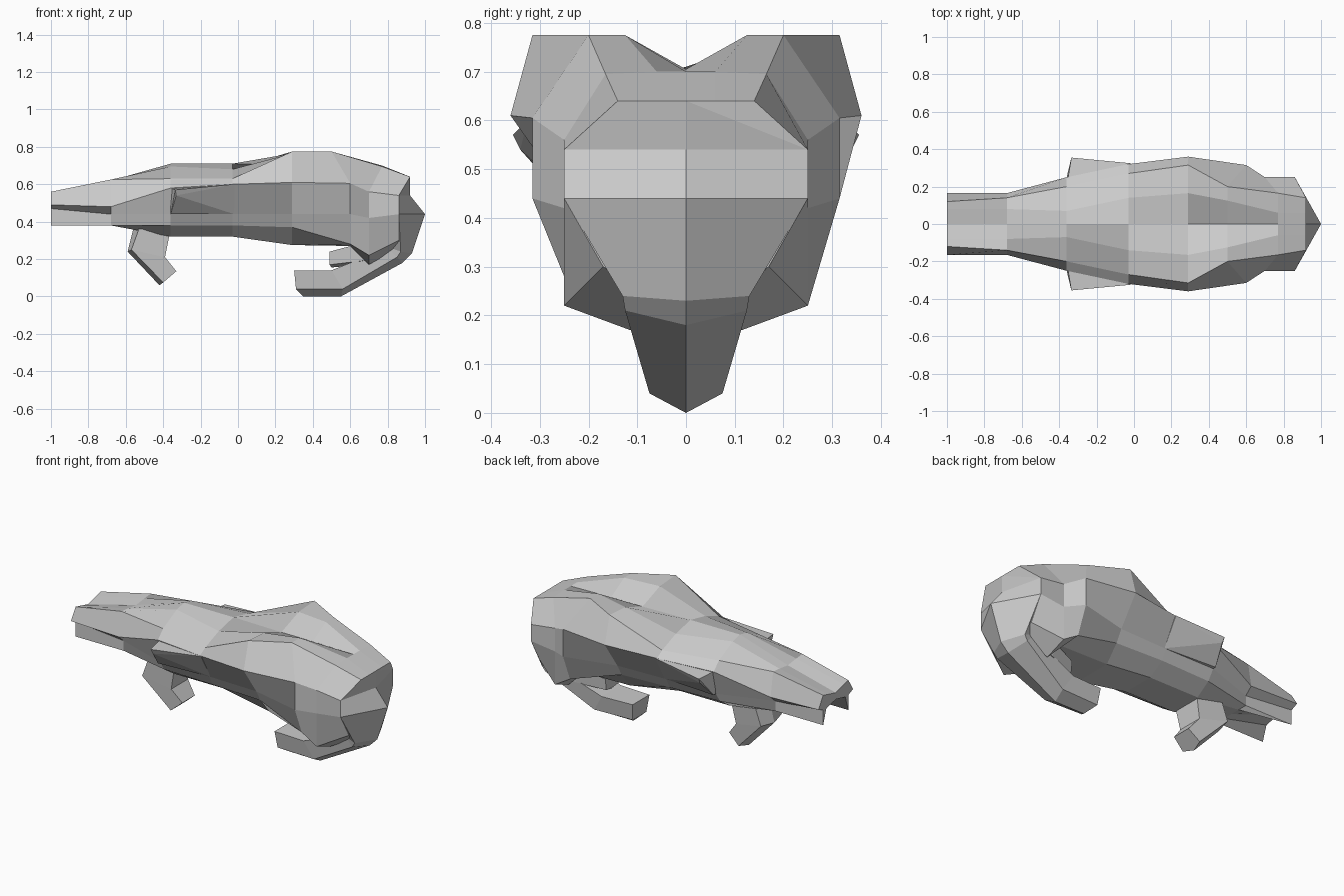
import bpy, bmesh


def finish(name, bm):
    bmesh.ops.remove_doubles(bm, verts=bm.verts, dist=0.0005)
    bmesh.ops.recalc_face_normals(bm, faces=bm.faces)
    me = bpy.data.meshes.new(name)
    bm.to_mesh(me)
    bm.free()
    ob = bpy.data.objects.new(name, me)
    bpy.context.collection.objects.link(ob)
    return ob


def loft(name, rings):
    """Skin closed rings of equal length and cap both ends."""
    bm = bmesh.new()
    vr = [[bm.verts.new(p) for p in r] for r in rings]
    n = len(vr[0])
    for a, b in zip(vr, vr[1:]):
        for i in range(n):
            j = (i + 1) % n
            bm.faces.new((a[i], a[j], b[j], b[i]))
    bm.faces.new(vr[0])
    bm.faces.new(vr[-1])
    return finish(name, bm)


def keeled(name, stations):
    """Limb whose section has a flat inner side, two side edges and a keel."""
    rings = []
    for (kx, kz), (sx, sz), (ix, iz), w, wi in stations:
        rings.append([(kx, 0, kz), (sx, w, sz), (ix, wi, iz),
                      (ix, -wi, iz), (sx, -w, sz)])
    return loft(name, rings)


# Body: x of the top, x of the sides, top centre z, then (y, z) of inner ridge,
# outer ridge, shoulder, lower side, belly edge, belly groove; last bottom z
sections = [
    (-1.0, -1.0, .53, .08, .55, .12, .56, .165, .49, .12, .47, .12, .38, .09, .47, .49),
    (-.68, -.68, .61, .08, .62, .14, .625, .165, .48, .12, .44, .12, .38, .06, .38, .38),
    (-.36, -.36, .71, .07, .695, .20, .63, .25, .58, .23, .44, .19, .38, .10, .32, .32),
    (-.03, -.03, .71, .14, .68, .27, .63, .32, .60, .23, .44, .20, .38, .10, .32, .32),
    (.29, .29, .705, .165, .765, .315, .775, .36, .61, .24, .44, .20, .37, .12, .275, .275),
    (.50, .60, .705, .125, .775, .20, .775, .315, .605, .315, .44, .25, .28, .12, .27, .27),
    (.77, .70, .70, .06, .70, .165, .695, .25, .56, .25, .42, .25, .22, .115, .17, .20),
    (.92, .86, .64, .06, .64, .14, .64, .25, .54, .25, .44, .17, .30, .10, .26, .26),
]
rings = []
for s in sections:
    pts = [(s[0] if i < 2 else s[1], y, z)
           for i, (y, z) in enumerate(zip(s[3:15:2], s[4:15:2]))]
    rings.append([(s[0], 0, s[2])] + pts + [(s[1], 0, s[15])]
                 + [(x, -y, z) for x, y, z in reversed(pts)])
loft("body", rings)

# Curled tail wrapping the rear and running forward underneath
keeled("tail", [
    ((.92, .64), (.92, .64), (.82, .63), .14, .10),
    ((.92, .54), (.86, .54), (.76, .54), .25, .20),
    ((1.0, .44), (.86, .44), (.74, .42), .25, .20),
    ((.93, .23), (.87, .24), (.76, .28), .13, .12),
    ((.88, .18), (.85, .21), (.80, .26), .125, .12),
    ((.55, 0), (.56, .04), (.50, .14), .075, .09),
    ((.35, 0), (.31, .04), (.30, .14), .065, .08),
])

# Small spur between belly and tail
keeled("spur", [
    ((.78, .19), (.77, .22), (.74, .30), .12, .12),
    ((.66, .17), (.66, .19), (.64, .28), .11, .11),
    ((.50, .155), (.49, .17), (.49, .24), .06, .07),
])

# Hooked front leg
keeled("front_leg", [
    ((-.56, .36), (-.53, .36), (-.36, .36), .10, .09),
    ((-.59, .24), (-.57, .25), (-.39, .21), .10, .08),
    ((-.42, .06), (-.40, .075), (-.33, .135), .07, .06),
])

# Flared gill on each side
for side, label in ((1, "back"), (-1, "front")):
    bm = bmesh.new()
    for x, y, z in [(-.36, .20, .44), (-.36, .20, .58), (-.335, .355, .57),
                    (-.36, .25, .44), (-.33, .34, .54), (-.02, .325, .60),
                    (-.02, .23, .44), (-.02, .25, .60)]:
        bm.verts.new((x, side * y, z))
    bmesh.ops.convex_hull(bm, input=bm.verts)
    bmesh.ops.delete(bm, geom=[v for v in bm.verts if not v.link_faces], context='VERTS')
    finish("gill_" + label, bm)
